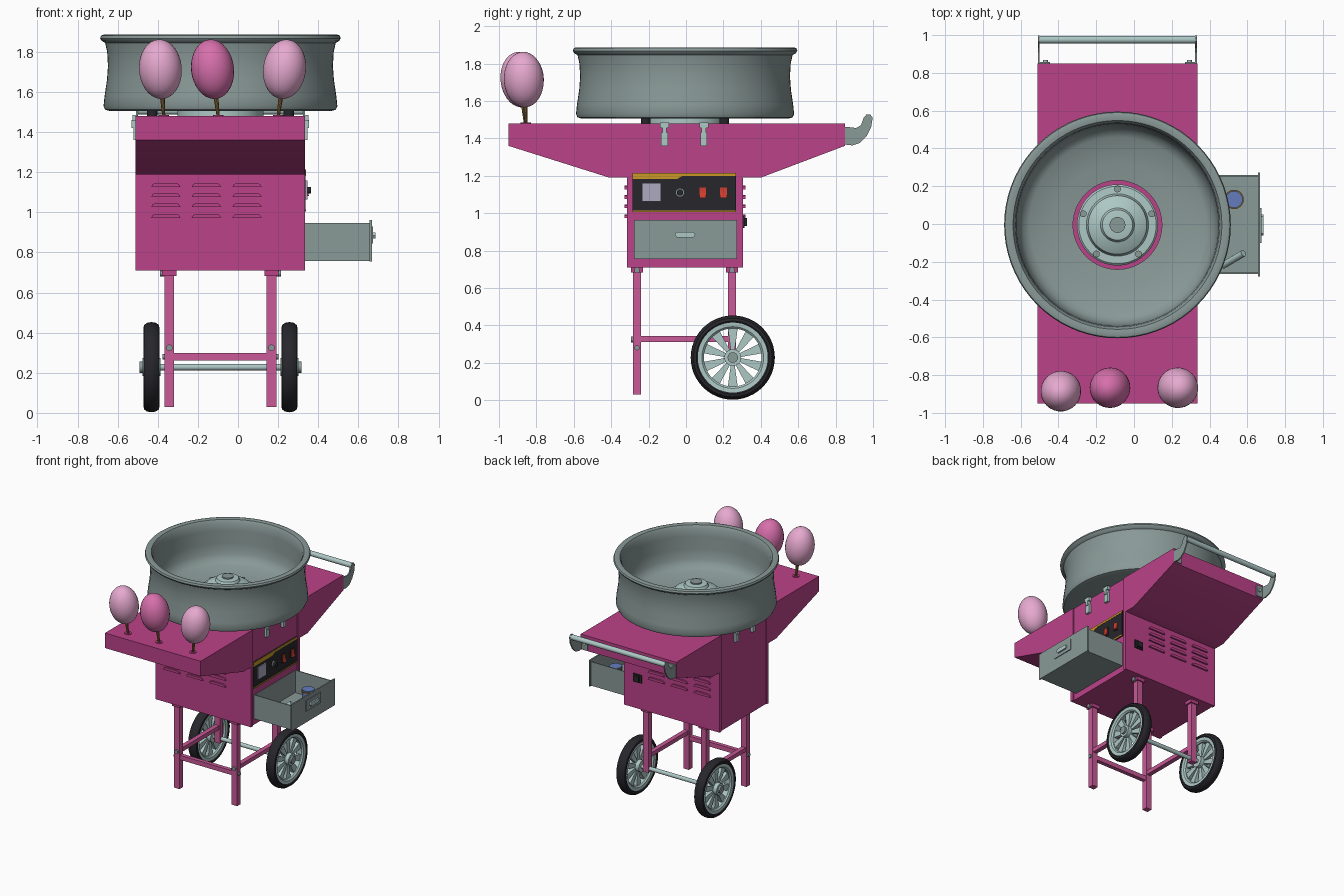
import bpy, bmesh
from math import sin, cos, pi, radians
from mathutils import Vector, Matrix

if "Cube" in bpy.data.objects:
    bpy.data.objects.remove(bpy.data.objects["Cube"])

CX, CY = -0.0875, -0.005          # cart centre
HX = 0.4225                       # half width of the body
XR = CX + HX                      # control side


def mat(name, *rgb):
    m = bpy.data.materials.new(name)
    m.diffuse_color = (*rgb, 1)
    m.use_nodes = True
    m.node_tree.nodes["Principled BSDF"].inputs["Base Color"].default_value = m.diffuse_color
    return m


PINK = mat("pink_paint", .50, .055, .25)
LEG = mat("leg_pink", .58, .10, .31)
STEEL = mat("bright_steel", .42, .58, .56)
GREY = mat("dull_steel", .25, .32, .31)
BLACK = mat("black", .02, .02, .025)
YELLOW = mat("yellow", .6, .32, .02)
RED = mat("red", .65, .05, .03)
METER = mat("meter_face", .42, .4, .52)
BLUE = mat("blue", .13, .2, .5)
WOOD = mat("wood", .25, .14, .04)
FLOSS = mat("floss_light", .8, .4, .63)
FLOSS2 = mat("floss_dark", .68, .16, .41)


def finish(name, bm, m):
    bmesh.ops.recalc_face_normals(bm, faces=bm.faces)
    me = bpy.data.meshes.new(name)
    bm.to_mesh(me)
    bm.free()
    me.materials.append(m)
    me.shade_smooth()
    me.set_sharp_from_angle(angle=radians(32))
    ob = bpy.data.objects.new(name, me)
    bpy.context.collection.objects.link(ob)
    return ob


def prism(name, pts, axis, a, b, m):
    """Extrude a 2D outline along x (pts are y,z), y (x,z) or z (x,y)."""
    place = {'x': lambda p, t: (t, p[0], p[1]), 'y': lambda p, t: (p[0], t, p[1]),
             'z': lambda p, t: (p[0], p[1], t)}[axis]
    bm = bmesh.new()
    lo, hi = [[bm.verts.new(place(p, t)) for p in pts] for t in (a, b)]
    bm.faces.new(lo)
    bm.faces.new(hi)
    for i in range(len(pts)):
        j = (i + 1) % len(pts)
        bm.faces.new((lo[i], lo[j], hi[j], hi[i]))
    return finish(name, bm, m)


def box(name, x0, x1, y0, y1, z0, z1, m):
    return prism(name, [(x0, y0), (x1, y0), (x1, y1), (x0, y1)], 'z', z0, z1, m)


def cyl(name, p, q, r, m, seg=20, r2=None):
    p, q = Vector(p), Vector(q)
    d = q - p
    M = Matrix.Translation((p + q) / 2) @ d.to_track_quat('Z', 'Y').to_matrix().to_4x4()
    bm = bmesh.new()
    bmesh.ops.create_cone(bm, cap_ends=True, segments=seg, radius1=r,
                          radius2=r if r2 is None else r2, depth=d.length, matrix=M)
    return finish(name, bm, m)


def lathe(name, prof, c, axis, m, seg=64, closed=True):
    """Revolve (radius, height) points about x or z through c."""
    bm = bmesh.new()
    rings = []
    for r, h in prof:
        ring = []
        for k in range(seg):
            u, v = r * cos(2 * pi * k / seg), r * sin(2 * pi * k / seg)
            ring.append(bm.verts.new(Vector(c) + Vector((u, v, h) if axis == 'z' else (h, u, v))))
        rings.append(ring)
    for i in range(len(rings) if closed else len(rings) - 1):
        a, b = rings[i], rings[(i + 1) % len(rings)]
        for k in range(seg):
            n = (k + 1) % seg
            bm.faces.new((a[k], a[n], b[n], b[k]))
    if not closed:
        bm.faces.new(rings[0])
        bm.faces.new(rings[-1])
    return finish(name, bm, m)


# Body with folded front and back sheets
box("body", CX - HX + .008, XR - .008, -.31, .30, .71, 1.48, PINK)
box("body_front_sheet", CX - HX, XR, -.315, -.29, .71, 1.48, PINK)
box("body_back_sheet", CX - HX, XR, .28, .305, .71, 1.48, PINK)
prism("front_shelf", [(-.31, 1.48), (-.95, 1.48), (-.95, 1.36), (-.41, 1.19), (-.31, 1.19)], 'x', CX - HX, XR, PINK)
prism("back_shelf", [(.30, 1.48), (.85, 1.48), (.85, 1.36), (.40, 1.19), (.30, 1.19)], 'x', CX - HX, XR, PINK)

# Louvres on front and back
for side, y, dy in (("front", -.314, -.014), ("back", .304, .014)):
    for x in (-.36, -.158, .045):
        for z in (1.127, 1.077, 1.027, .973):
            prism(side + "_louvre", [(x - .073, z), (x - .065, z + .014), (x - .05, z + .02),
                  (x + .05, z + .02), (x + .065, z + .014), (x + .073, z)], 'y', y, y + dy, PINK)

# Power socket on the back
box("power_socket", .175, .25, .30, .313, .92, .985, BLACK)
box("power_plug", .19, .235, .31, .326, .93, .975, BLACK)

# Control panel
box("control_panel", XR - .01, XR + .002, -.287, .268, 1.005, 1.214, BLACK)
prism("panel_stripe_top", [(-.287, 1.214), (.268, 1.214), (.268, 1.198), (-.02, 1.198), (-.05, 1.182),
      (-.287, 1.182)], 'x', XR, XR + .004, YELLOW)
box("panel_stripe_bottom", XR, XR + .004, -.287, .268, 1.005, 1.015, YELLOW)
box("meter", XR, XR + .012, -.235, -.135, 1.063, 1.16, METER)
cyl("dial_base", (XR, -.032, 1.11), (XR + .012, -.032, 1.11), .024, GREY)
cyl("dial", (XR, -.032, 1.11), (XR + .03, -.032, 1.11), .017, BLACK)
for y in (.09, .20):
    box("switch_frame", XR, XR + .006, y - .023, y + .023, 1.077, 1.143, BLACK)
    prism("switch", [(XR, 1.082), (XR + .02, 1.082), (XR + .009, 1.11), (XR + .012, 1.138), (XR, 1.138)],
          'y', y - .018, y + .018, RED)

# Open drawer with cup and scoop
box("drawer_floor", .32, .66, -.265, .26, .757, .77, GREY)
for y in (-.265, .252):
    box("drawer_side", .32, .66, y, y + .008, .757, .948, GREY)
box("drawer_back", .32, .33, -.265, .26, .757, .948, GREY)
box("drawer_front", .657, .668, -.278, .273, .754, .963, GREY)
box("handle_plate", .667, .674, -.10, .086, .845, .93, GREY)
prism("drawer_handle", [(-.06, .885), (-.05, .87), (.04, .87), (.05, .885), (.04, .9), (-.05, .9)],
      'x', .67, .686, STEEL)
cyl("cup", (.53, .13, .77), (.53, .13, .90), .045, BLUE, 24)
lathe("cup_rim", [(.044, 0), (.051, 0), (.051, .01), (.044, .01)], (.53, .13, .88), 'z', WOOD, 24)
cyl("scoop_handle", (.47, -.22, .80), (.58, -.155, .91), .018, STEEL, 12)

# Latches on both sides
for s in (-1, 1):
    for y in (-.115, .095):
        x = CX + s * HX
        for nm, d, w, z0, z1 in (("latch_body", .012, .018, 1.36, 1.43), ("latch_lever", .02, .011, 1.42, 1.46),
                                 ("latch_hook", .016, .024, 1.455, 1.485)):
            box(nm, *sorted((x - s * .01, x + s * d)), y - w, y + w, z0, z1, STEEL)

# Bowl on feet
lathe("bowl", [(.245, 1.505), (.55, 1.505), (.575, 1.512), (.583, 1.53), (.578, 1.58), (.566, 1.66), (.561, 1.73),
      (.565, 1.80), (.575, 1.845), (.592, 1.855), (.6, 1.868), (.595, 1.882), (.58, 1.887), (.553, 1.882),
      (.54, 1.86), (.535, 1.80), (.533, 1.70), (.525, 1.62), (.50, 1.575), (.465, 1.555), (.33, 1.53),
      (.235, 1.52), (.235, 1.505)], (CX, CY, 0), 'z', GREY, 72)
for sx in (-1, 1):
    for sy in (-1, 1):
        cyl("bowl_foot", (CX + sx * .34, CY + sy * .21, 1.475), (CX + sx * .34, CY + sy * .21, 1.51), .026, BLACK)

# Spinner head
lathe("spinner_head", [(.215, 1.475), (.215, 1.575), (.205, 1.585), (.165, 1.587), (.16, 1.60), (.155, 1.625),
      (.13, 1.64), (.09, 1.655), (.08, 1.675), (.05, 1.68)], (CX, CY, 0), 'z', STEEL, 48, False)
cyl("spinner_cap", (CX, CY, 1.67), (CX, CY, 1.69), .042, GREY, 24)
for k in range(5):
    a = pi / 2 + k * 2 * pi / 5
    p = Vector((CX + .19 * cos(a), CY + .19 * sin(a), 1.58))
    cyl("spinner_bolt", p, p + Vector((0, 0, .02)), .018, GREY, 12)

# Legs, rails, axle and wheels, mirrored about the cart centre
for s in (-1, 1):
    x = CX + s * .2545
    box("front_leg", x - .024, x + .024, -.284, -.24, .03, .71, LEG)
    box("back_leg", x - .024, x + .024, .224, .268, .20, .71, LEG)
    box("side_rail", x - .018, x + .018, -.25, .23, .31, .342, LEG)
    cyl("front_leg_bolt", (x, -.28, .325), (x, -.294, .325), .016, GREY, 12)
    for y in (-.262, .246):
        box("leg_socket", x - .036, x + .036, y - .032, y + .032, .683, .712, PINK)
        cyl("socket_bolt", (x, y, .695), (x + s * .048, y, .695), .015, GREY, 12)
    cyl("rail_bolt", (x, -.262, .28), (x + s * .034, -.262, .28), .014, GREY, 12)

    c = (CX + s * .344, .25, .228)
    lathe("tyre", [(.182, -.03), (.195, -.04), (.21, -.037), (.221, -.022), (.225, 0), (.221, .022),
          (.21, .037), (.195, .04), (.182, .03)], c, 'x', BLACK, 48)
    lathe("wheel_rim", [(.155, -.022), (.165, -.032), (.187, -.034), (.187, .034), (.165, .032), (.155, .022)],
          c, 'x', STEEL, 48)
    cyl("wheel_hub", (c[0] - .045, c[1], c[2]), (c[0] + .045, c[1], c[2]), .045, STEEL, 24)
    cyl("hub_cap", c, (c[0] + s * .06, c[1], c[2]), .028, GREY, 16)
    for k in range(10):
        a = k * pi / 5 + pi / 10
        pts = [(c[1] + r * cos(a) - w * sin(a), c[2] + r * sin(a) + w * cos(a))
               for r, w in ((.03, -.009), (.16, -.027), (.16, .027), (.03, .009))]
        prism("wheel_spoke", pts, 'x', c[0] - .014, c[0] + .014, STEEL)
box("front_rail", CX - .25, CX + .25, -.278, -.246, .262, .298, LEG)
cyl("axle", (CX - .36, .25, .228), (CX + .36, .25, .228), .016, STEEL)

# Push handle
for s in (-1, 1):
    x = CX + s * (HX - .006)
    prism("handle_bracket", [(.84, 1.46), (.87, 1.46), (.91, 1.455), (.935, 1.47), (.95, 1.51), (.965, 1.528),
          (.985, 1.528), (.998, 1.51), (.99, 1.46), (.965, 1.41), (.93, 1.375), (.89, 1.362), (.84, 1.368)],
          'x', x - .005, x + .005, GREY)
    box("bracket_flange", *sorted((x, x - s * .06)), .848, .858, 1.37, 1.46, GREY)
    cyl("flange_bolt", (x - s * .035, .85, 1.42), (x - s * .035, .868, 1.42), .013, STEEL, 12)
cyl("push_bar", (CX - HX + .002, .976, 1.507), (XR - .002, .976, 1.507), .02, STEEL, 24)

# Floss on sticks
for base, top, m in (((-.37, -.858), (-.387, -.885), FLOSS), ((-.098, -.855), (-.127, -.867), FLOSS2),
                     ((.20, -.855), (.232, -.867), FLOSS)):
    b, t = Vector((*base, 1.475)), Vector((*top, 1.714))
    cyl("floss_stick", b, t, .008, WOOD, 10, .018)
    lathe("stick_hole", [(.012, 0), (.026, 0), (.026, .008), (.012, .008)], (*base, 1.477), 'z', PINK, 20)
    M = Matrix.Translation(t) @ (t - b).to_track_quat('Z', 'Y').to_matrix().to_4x4() @ Matrix.Diagonal((.107, .107, .149, 1))
    bm = bmesh.new()
    bmesh.ops.create_uvsphere(bm, u_segments=28, v_segments=18, radius=1, matrix=M)
    finish("floss", bm, m)
